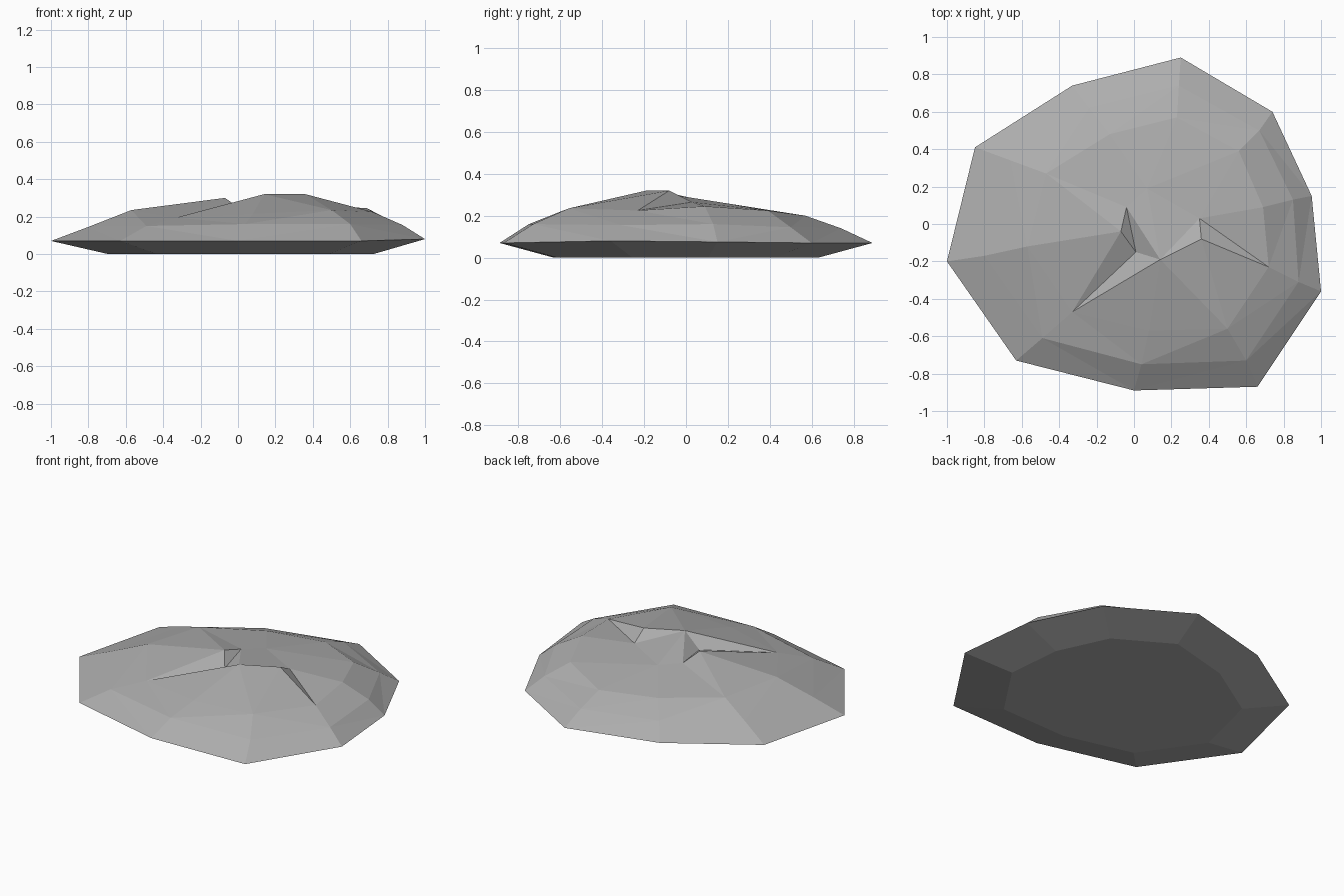
import bpy
from mathutils import Vector
from mathutils.geometry import delaunay_2d_cdt

if "Cube" in bpy.data.objects:
    bpy.data.objects.remove(bpy.data.objects["Cube"])

# Outer rim, counter-clockwise from the left
rim = [(-1, -.2, .07), (-.63, -.73, .07), (0, -.89, .07), (.66, -.87, .07),
       (1, -.36, .08), (.95, .15, .075), (.74, .6, .07), (.25, .89, .07),
       (-.33, .74, .07), (-.85, .41, .07)]
# Lower slope ring
slope = [(-.8, -.17, .145), (-.49, -.61, .15), (.04, -.75, .16), (.6, -.73, .16),
         (.88, -.31, .155), (.85, .13, .16), (.67, .5, .145), (.24, .74, .14),
         (-.24, .62, .145), (-.66, .34, .15)]
# Shoulder ring
shoulder = [(-.57, -.12, .235), (-.33, -.47, .195), (.08, -.57, .215), (.5, -.56, .235),
            (.72, -.23, .225), (.69, .09, .245), (.56, .39, .225), (.23, .57, .2),
            (-.13, .48, .21), (-.47, .27, .225)]
# Crown: right peak, front peak, cleft, left peak, cleft back, saddle, peak back
crown = [(.36, -.08, .32), (.14, -.19, .32), (.01, -.15, .245), (-.07, -.04, .30),
         (-.04, .09, .265), (.07, .19, .26), (.35, .03, .265)]

top = [Vector(p) for p in rim + slope + shoulder + crown]
n = len(rim)

# Keep the rings and the crown ridges as edges of the triangulation
edges = [(r * n + i, r * n + (i + 1) % n) for r in range(3) for i in range(n)]
edges += [(30, 31), (30, 36), (30, 34 - 10), (36, 24), (31, 21), (31, 36),
          (32, 33), (33, 34), (32, 34), (33, 20), (32, 21), (31, 32), (31, 22)]
flat, _, tris, origin, _, _ = delaunay_2d_cdt(
    [p.xy for p in top], edges, [list(range(n))], 1, 1e-5)

verts = []
for p, src in zip(flat, origin):
    near = top[src[0]] if src else min(top, key=lambda q: (q.xy - p).length)
    verts.append((p.x, p.y, near.z))
index = {src: i for i, group in enumerate(origin) for src in group}

# Tapered underside with a flat base
base = len(verts)
verts += [(x * .71 + .015, y * .71, 0) for x, y, z in rim]
faces = [list(t) for t in tris]
for i in range(n):
    j = (i + 1) % n
    faces.append([index[i], base + i, base + j, index[j]])
faces.append([base + i for i in reversed(range(n))])

mesh = bpy.data.meshes.new("flat_rock")
mesh.from_pydata(verts, [], faces)
mesh.validate()
stone = bpy.data.materials.new("grey stone")
stone.diffuse_color = (.42, .42, .42, 1)
stone.use_nodes = True
stone.node_tree.nodes["Principled BSDF"].inputs["Base Color"].default_value = stone.diffuse_color
mesh.materials.append(stone)
rock = bpy.data.objects.new("flat_rock", mesh)
bpy.context.collection.objects.link(rock)
